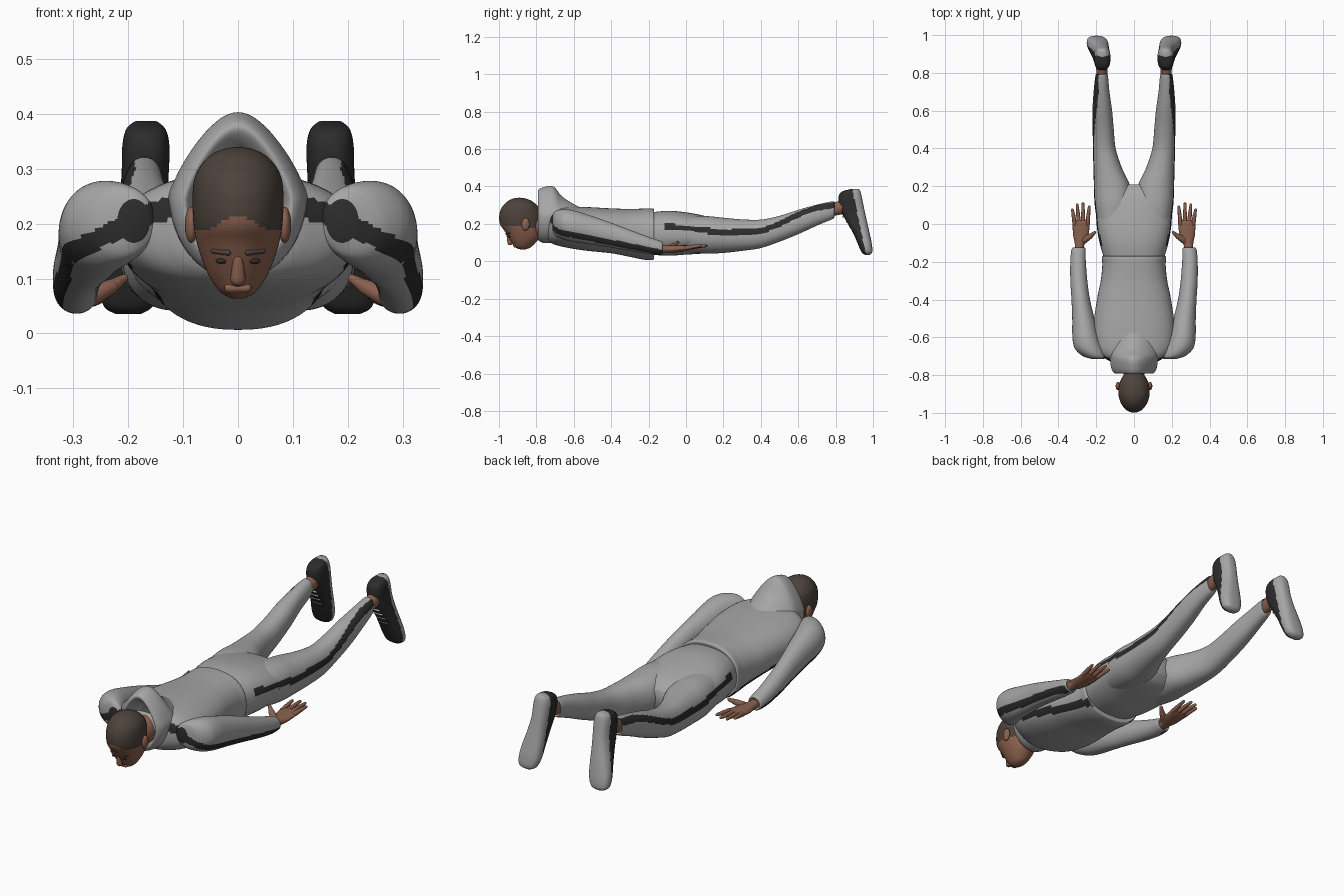
import bpy
import bmesh
import math
from mathutils import Vector

cube = bpy.data.objects.get("Cube")
if cube:
    bpy.data.objects.remove(cube)


def material(name, rgb):
    m = bpy.data.materials.new(name)
    m.use_nodes = True
    m.diffuse_color = (*rgb, 1)
    bsdf = next(n for n in m.node_tree.nodes if n.type == 'BSDF_PRINCIPLED')
    bsdf.inputs["Base Color"].default_value = (*rgb, 1)
    bsdf.inputs["Roughness"].default_value = 0.8
    return m


grey = material("grey cloth", (0.38, 0.38, 0.38))
black = material("black trim", (0.025, 0.025, 0.025))
skin = material("skin", (0.26, 0.12, 0.075))
hair = material("dark brown hair", (0.075, 0.055, 0.045))


def finish(name, bm, mats, rule=None):
    """Turn a bmesh into a smooth object; faces passing the rule take the second material."""
    bmesh.ops.recalc_face_normals(bm, faces=bm.faces[:])
    for f in bm.faces:
        f.smooth = True
        if rule and rule(f.calc_center_median(), f.normal):
            f.material_index = 1
    mesh = bpy.data.meshes.new(name)
    bm.to_mesh(mesh)
    bm.free()
    for m in mats:
        mesh.materials.append(m)
    ob = bpy.data.objects.new(name, mesh)
    bpy.context.collection.objects.link(ob)
    return ob


def spline(a, b, c, d, t):
    return 0.5 * (2 * b + (c - a) * t + (2 * a - 5 * b + 4 * c - d) * t * t
                  + (3 * b - a - 3 * c + d) * t ** 3)


def loft(name, rings, mats, axis="y", side=1, n=2.0, pinch=0.0, rule=None, cols=64, steps=7):
    """Skin rings of (position, x, x radius, other centre, other radius) along an axis."""
    pts = [rings[0]] + rings + [rings[-1]]
    rows = []
    for i in range(len(rings) - 1):
        for s in range(steps):
            rows.append([spline(*q, s / steps) for q in zip(*pts[i:i + 4])])
    rows.append(rings[-1])
    bm = bmesh.new()
    grid = []
    for pos, x, rx, c, rc in rows:
        row = []
        for k in range(cols):
            a = math.tau * k / cols
            u, v = (math.copysign(abs(w) ** (2 / n), w) for w in (math.cos(a), math.sin(a)))
            px = side * (x + rx * u * (1 - pinch * max(0, v)))
            pv = c + rc * v
            row.append(bm.verts.new((px, pos, pv) if axis == "y" else (px, pv, pos)))
        grid.append(row)
    for r, q in zip(grid, grid[1:]):
        for k in range(cols):
            j = (k + 1) % cols
            bm.faces.new((r[k], r[j], q[j], q[k]))
    bm.faces.new(grid[0])
    bm.faces.new(grid[-1])
    return finish(name, bm, mats, rule)


def capsule(name, a, b, ra, rb, mat):
    bm = bmesh.new()
    for p, r in ((a, ra), (b, rb)):
        new = bmesh.ops.create_icosphere(bm, subdivisions=3, radius=r)["verts"]
        bmesh.ops.translate(bm, verts=new, vec=p)
    hull = bmesh.ops.convex_hull(bm, input=bm.verts[:])
    inner = [g for g in hull["geom_interior"] if isinstance(g, bmesh.types.BMVert)]
    bmesh.ops.delete(bm, geom=inner, context='VERTS')
    return finish(name, bm, [mat])


def ellipsoid(name, loc, size, mat):
    bm = bmesh.new()
    bmesh.ops.create_uvsphere(bm, u_segments=24, v_segments=16, radius=1)
    bmesh.ops.scale(bm, vec=size, verts=bm.verts[:])
    bmesh.ops.translate(bm, vec=loc, verts=bm.verts[:])
    return finish(name, bm, [mat])


def along(line, t):
    """Linear interpolation in a list of (position, value)."""
    for (a, u), (b, v) in zip(line, line[1:]):
        if a <= t <= b:
            return u + (v - u) * (t - a) / (b - a)
    return 9


# Stripe rules
LEG_LINE = [(-.12, .19), (0, .175), (.2, .155), (.4, .16), (.5, .2), (.6, .25), (.7, .285), (.8, .303)]
ARM_LINE = [(-.62, .145), (-.4, .1), (-.19, .06), (-.13, .045)]
YOKE_LINE = [(.1, .235), (.17, .215), (.25, .175), (.34, .13)]


def leg_stripe(c, nrm):
    return nrm.x * c.x > 0.02 and abs(c.z - along(LEG_LINE, c.y)) < 0.016


def sleeve_stripe(c, nrm):
    if c.y < -0.61:
        return nrm.y < 0.1 and abs(c.z - along(YOKE_LINE, abs(c.x))) < 0.02
    return nrm.x * c.x > 0.02 and abs(c.z - along(ARM_LINE, c.y)) < 0.016


# Head, hair and face
def hairline(c, nrm):
    return c.z > 0.2 - 0.25 * max(0, c.y + 0.86) + 0.012 * math.cos(c.x * 45)


loft("head", [(.064, 0, .012, -.872, .015), (.075, 0, .032, -.872, .042), (.1, 0, .05, -.868, .065),
              (.13, 0, .064, -.866, .086), (.165, 0, .075, -.872, .1), (.2, 0, .081, -.884, .111),
              (.25, 0, .083, -.886, .112), (.29, 0, .077, -.886, .097), (.32, 0, .056, -.888, .067),
              (.335, 0, .03, -.89, .035), (.34, 0, .004, -.89, .005)],
     [skin, hair], axis="z", rule=hairline)
loft("neck", [(-.86, 0, .05, .17, .06), (-.78, 0, .058, .19, .065), (-.68, 0, .065, .21, .07)], [skin])
capsule("nose", (0, -.95, .135), (0, -.941, .1), .009, .014, skin)
capsule("mouth", (-.016, -.915, .083), (.016, -.915, .083), .009, .009, skin)
for s, label in ((1, "left"), (-1, "right")):
    ellipsoid(label + "_ear", (s * .085, -.858, .198), (.012, .022, .033), skin)
    capsule(label + "_brow", (s * .018, -.961, .147), (s * .046, -.943, .15), .005, .004, hair)
    ellipsoid(label + "_eye", (s * .03, -.944, .132), (.011, .006, .005), black)

# Hooded top
loft("hood", [(-.73, 0, .07, .23, .09), (-.775, 0, .085, .24, .11), (-.792, 0, .1, .247, .13),
              (-.765, 0, .12, .247, .148), (-.71, 0, .127, .25, .15), (-.66, 0, .135, .23, .115),
              (-.58, 0, .13, .21, .085), (-.5, 0, .08, .2, .06)], [grey], pinch=.35)
loft("torso", [(-.75, 0, .06, .19, .06), (-.725, 0, .13, .19, .09), (-.67, 0, .2, .186, .106),
               (-.55, 0, .215, .175, .116), (-.4, 0, .196, .163, .12), (-.3, 0, .176, .152, .128),
               (-.22, 0, .168, .145, .137), (-.18, 0, .17, .145, .137), (-.17, 0, .164, .145, .13),
               (-.175, 0, .15, .145, .11)], [grey, black], n=2.3, rule=sleeve_stripe)

# Trouser seat
loft("trouser_seat", [(-.21, 0, .15, .148, .11), (-.1, 0, .182, .15, .12), (0, 0, .198, .149, .113),
                      (.1, 0, .196, .143, .1), (.17, 0, .15, .14, .08), (.21, 0, .07, .14, .045)],
     [grey, black], n=2.4, rule=leg_stripe)

SLEEVE = [(-.715, .19, .03, .205, .04), (-.7, .21, .06, .203, .065), (-.66, .237, .076, .198, .08),
          (-.6, .255, .071, .188, .084), (-.5, .268, .059, .165, .076), (-.4, .282, .049, .14, .066),
          (-.3, .292, .045, .112, .056), (-.2, .296, .041, .085, .046), (-.14, .294, .038, .073, .037),
          (-.125, .292, .032, .07, .031), (-.13, .292, .024, .07, .024)]
LEG = [(-.02, .1, .09, .147, .09), (.1, .108, .1, .142, .1), (.2, .116, .096, .139, .094),
       (.3, .14, .075, .14, .084), (.4, .157, .06, .147, .076), (.5, .163, .056, .174, .069),
       (.6, .168, .052, .21, .065), (.7, .172, .042, .247, .056), (.785, .171, .033, .274, .047),
       (.79, .171, .026, .276, .036)]
SHOE = [(.387, .168, .02, .905, .02), (.372, .168, .036, .883, .05), (.34, .168, .043, .878, .063),
        (.28, .17, .043, .888, .065), (.22, .177, .046, .91, .056), (.15, .187, .053, .938, .044),
        (.09, .195, .055, .957, .037), (.05, .2, .045, .967, .029), (.035, .2, .022, .97, .014)]
PALM = [(-.15, .291, .022, .068, .022), (-.1, .287, .027, .066, .02), (-.06, .282, .04, .066, .019),
        (-.01, .28, .045, .07, .016), (.015, .28, .042, .073, .012), (.02, .28, .03, .073, .006)]
FINGERS = [("little_finger", .314, .326, .075), ("ring_finger", .292, .301, .102),
           ("middle_finger", .269, .27, .108), ("index_finger", .246, .237, .092)]


def sole_area(c, nrm):
    return c.y > 0.925 + (0.385 - c.z) * 0.21 - 0.036


for s, label in ((1, "left_"), (-1, "right_")):
    # Arm and hand
    loft(label + "sleeve", SLEEVE, [grey, black], side=s, rule=sleeve_stripe)
    loft(label + "palm", PALM, [skin], side=s, cols=32)
    for name, x0, x1, tip in FINGERS:
        knuckle = (s * (x0 + x1) / 2, tip * .55, .079)
        capsule(label + name + "_base", (s * x0, 0, .072), knuckle, .012, .01, skin)
        capsule(label + name + "_tip", knuckle, (s * x1, tip, .083), .01, .007, skin)
    capsule(label + "thumb_base", (s * .27, -.09, .066), (s * .232, -.065, .085), .018, .014, skin)
    capsule(label + "thumb_tip", (s * .232, -.065, .085), (s * .208, -.045, .1), .013, .008, skin)
    # Leg, ankle and shoe
    loft(label + "trouser_leg", LEG, [grey, black], side=s, n=2.2, rule=leg_stripe)
    loft(label + "ankle", [(.75, .171, .027, .27, .034), (.8, .17, .029, .281, .036),
                           (.87, .17, .034, .3, .042)], [skin], side=s, cols=32)
    loft(label + "shoe", SHOE, [black, grey], axis="z", side=s, n=2.6, rule=sole_area)
    for i in range(4):
        y, z, x = .842 + i * .017, .238 - i * .026, .176 + i * .003
        capsule(label + "lace_" + str(i + 1), (s * (x - .02), y, z), (s * (x + .02), y, z),
                .005, .005, grey)
